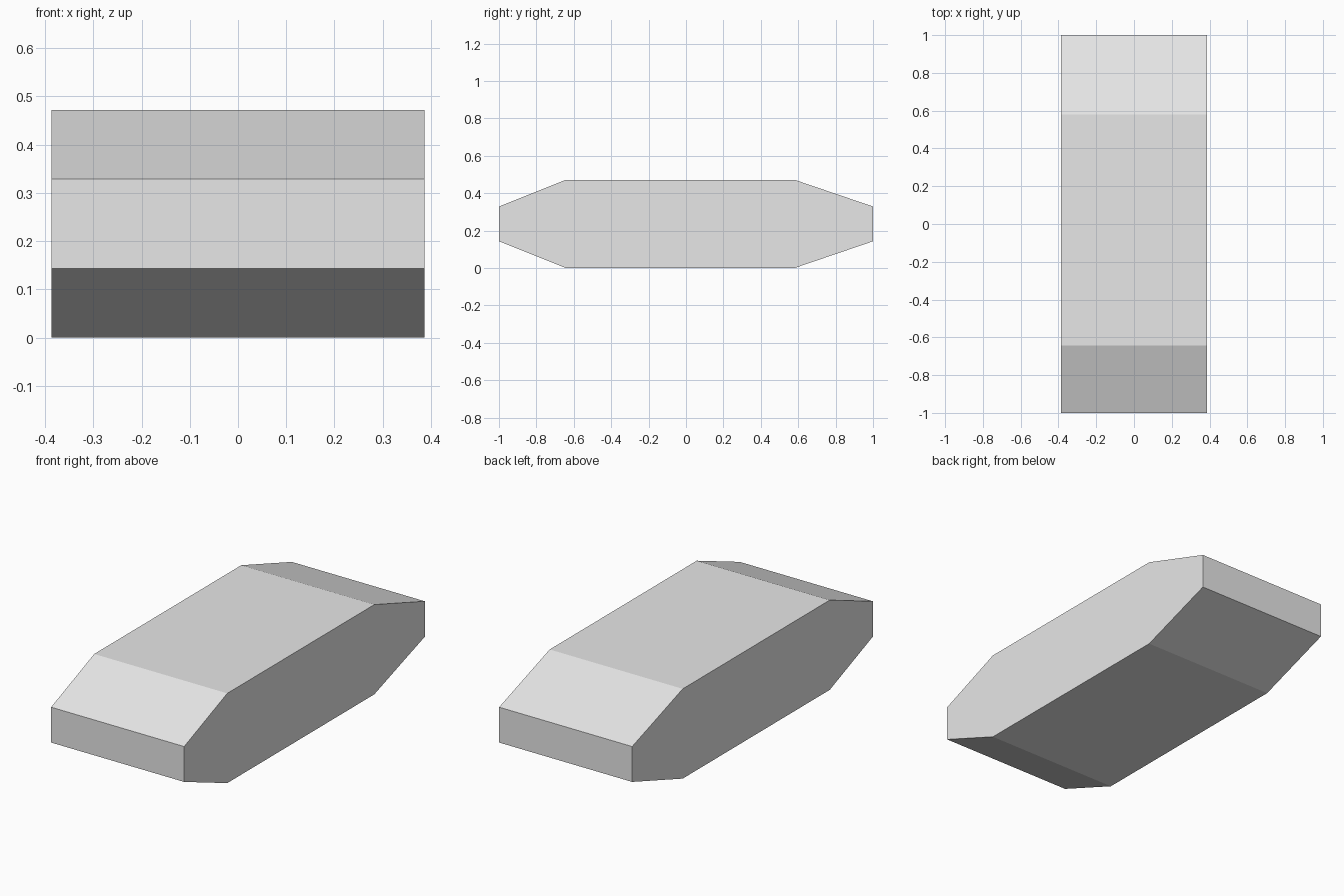
import bpy
import bmesh

cube = bpy.data.objects.get("Cube")
if cube:
    bpy.data.objects.remove(cube, do_unlink=True)

HALF_WIDTH = 0.387
HEIGHT = 0.472

# Plain grey material
grey = bpy.data.materials.new("light grey")
grey.use_nodes = True
colour = (0.8, 0.8, 0.8, 1)
grey.diffuse_color = colour
grey.node_tree.nodes["Principled BSDF"].inputs["Base Color"].default_value = colour

# Side profile: lower outline front to back, mirrored in height for the upper one
lower = [(-1, 0.143), (-0.642, 0), (0.58, 0), (1, 0.143)]
upper = [(y, HEIGHT - z) for y, z in reversed(lower)]

# Extrude the profile across the width
bm = bmesh.new()
side = bm.faces.new([bm.verts.new((-HALF_WIDTH, y, z)) for y, z in lower + upper])
result = bmesh.ops.extrude_face_region(bm, geom=[side], use_keep_orig=True)
moved = [v for v in result["geom"] if isinstance(v, bmesh.types.BMVert)]
bmesh.ops.translate(bm, verts=moved, vec=(2 * HALF_WIDTH, 0, 0))
bmesh.ops.recalc_face_normals(bm, faces=bm.faces)

# Flat-shaded body
mesh = bpy.data.meshes.new("tapered_block")
bm.to_mesh(mesh)
bm.free()
mesh.materials.append(grey)
body = bpy.data.objects.new("tapered_block", mesh)
bpy.context.collection.objects.link(body)
